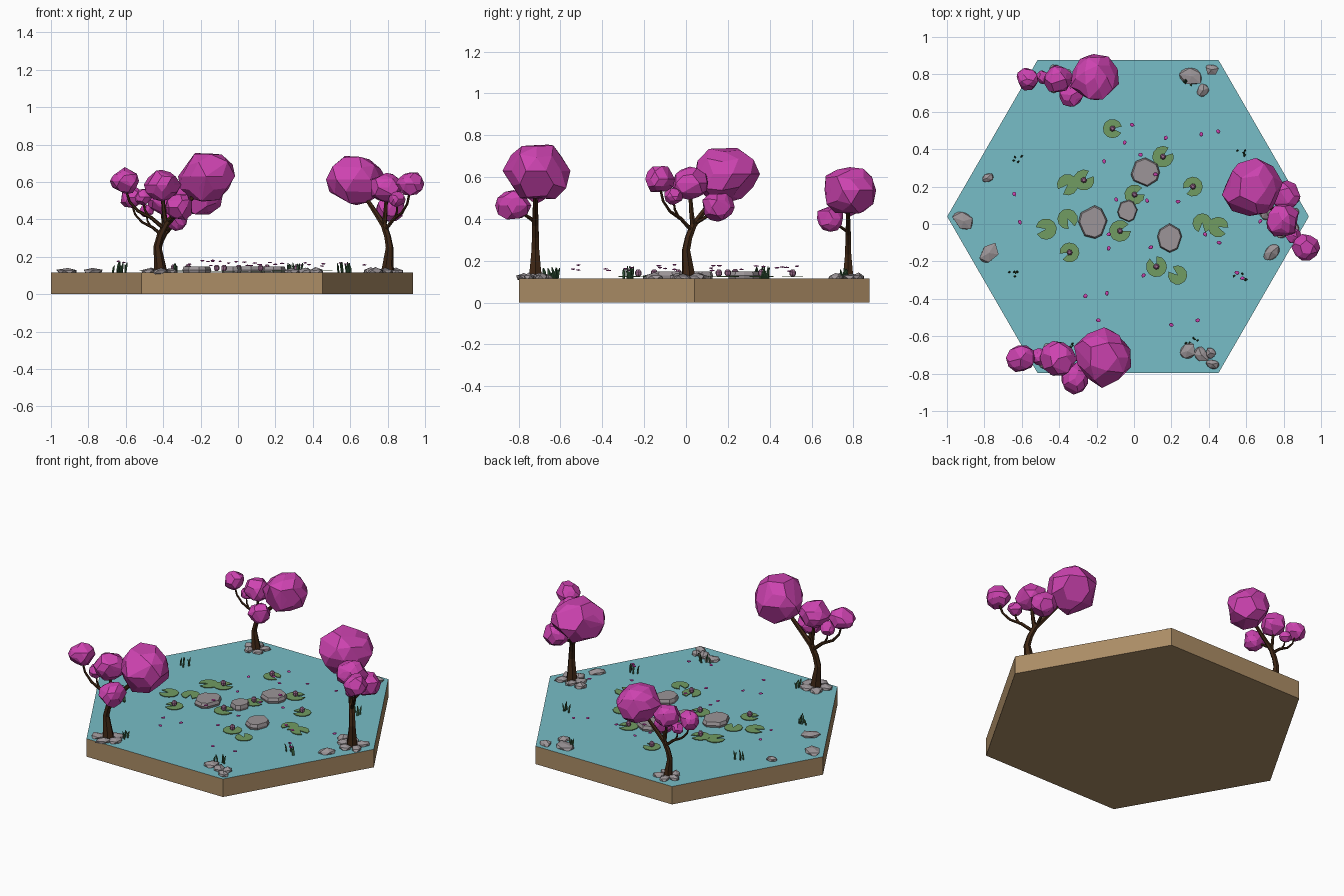
import bpy, bmesh, math, random
from mathutils import Vector, Matrix

if "Cube" in bpy.data.objects:
    bpy.data.objects.remove(bpy.data.objects["Cube"])

random.seed(7)
TOP = 0.115  # water level


def mat(name, rgb):
    m = bpy.data.materials.new(name)
    lin = [((c / 255 + 0.055) / 1.055) ** 2.4 for c in rgb]
    m.diffuse_color = (*lin, 1)
    m.use_nodes = True
    m.node_tree.nodes["Principled BSDF"].inputs["Base Color"].default_value = m.diffuse_color
    return m


WATER = mat("water teal", (119, 189, 199))
EARTH = mat("earth brown", (172, 141, 102))
PINK = mat("blossom pink", (206, 67, 177))
BARK = mat("bark brown", (62, 38, 20))
STONE = mat("stone grey", (156, 149, 152))
PAD = mat("lily pad green", (113, 156, 98))
BUD = mat("bud mauve", (160, 110, 145))
REED = mat("reed green", (55, 92, 60))


def finish(bm, name, *mats):
    bmesh.ops.recalc_face_normals(bm, faces=bm.faces)
    me = bpy.data.meshes.new(name)
    bm.to_mesh(me)
    bm.free()
    for m in mats:
        me.materials.append(m)
    ob = bpy.data.objects.new(name, me)
    bpy.context.collection.objects.link(ob)
    return ob


def lump(bm, centre, size, jitter=0.1, sub=2, flat=0.3, yaw=None):
    """Faceted irregular lump: hull of a jittered icosphere, nearly flat faces merged."""
    t = bmesh.new()
    bmesh.ops.create_icosphere(t, subdivisions=sub, radius=1)
    for v in t.verts:
        v.co *= 1 + random.uniform(-jitter, jitter)
    res = bmesh.ops.convex_hull(t, input=t.verts[:])
    junk = {g for g in res["geom_interior"] + res["geom_unused"]
            if isinstance(g, bmesh.types.BMVert) and g.is_valid}
    bmesh.ops.delete(t, geom=list(junk), context="VERTS")
    bmesh.ops.dissolve_limit(t, angle_limit=flat, verts=t.verts[:], edges=t.edges[:])
    yaw = random.uniform(0, 6.28) if yaw is None else yaw
    t.transform(Matrix.Translation(centre) @ Matrix.Rotation(yaw, 4, "Z") @ Matrix.Diagonal((*size, 1)))
    me = bpy.data.meshes.new("tmp")
    t.to_mesh(me)
    t.free()
    bm.from_mesh(me)
    bpy.data.meshes.remove(me)


def tube(bm, pts, sides=6):
    """Tapered tube through (x, y, z, radius) points."""
    P = [Vector(p[:3]) for p in pts]
    rings = []
    for i, p in enumerate(P):
        d = (P[min(i + 1, len(P) - 1)] - P[max(i - 1, 0)]).normalized()
        q = Vector((0, 0, 1)).rotation_difference(d)
        rings.append([bm.verts.new(p + q @ Vector((math.cos(a), math.sin(a), 0)) * pts[i][3])
                      for a in (k * math.tau / sides for k in range(sides))])
    for a, b in zip(rings, rings[1:]):
        for k in range(sides):
            j = (k + 1) % sides
            bm.faces.new((a[k], a[j], b[j], b[k]))
    bm.faces.new(rings[0])
    bm.faces.new(rings[-1])


def slab(bm, x, y, rx, ry, z0, z1, sides=8):
    """Flat stepping stone with a chipped outline and bevelled rim."""
    angs = [(k + random.uniform(-0.25, 0.25)) * math.tau / sides for k in range(sides)]
    rows = [[bm.verts.new((x + rx * s * math.cos(a), y + ry * s * math.sin(a), z)) for a in angs]
            for s, z in ((0.92, z0), (1.0, (z0 + z1) / 2), (0.9, z1))]
    for a, b in zip(rows, rows[1:]):
        for k in range(sides):
            bm.faces.new((a[k], a[k - 1], b[k - 1], b[k]))
    bm.faces.new(rows[0])
    bm.faces.new(rows[-1])


# Hexagonal base with the water as its top face
bm = bmesh.new()
bmesh.ops.create_cone(bm, cap_ends=True, segments=6, radius1=0.967, radius2=0.967, depth=TOP)
turn = 0 if max(v.co.x for v in bm.verts) > 0.95 else math.pi / 6
bm.transform(Matrix.Translation((-0.032, 0.04, TOP / 2)) @ Matrix.Rotation(turn, 4, "Z"))
bm.normal_update()
for f in bm.faces:
    f.material_index = 1 if f.normal.z > 0.5 else 0
finish(bm, "pond_base", EARTH, WATER)

# Blossom trees: one design, placed three times
BRANCHES = [
    [(0, 0, 0, .037), (-.004, 0, .05, .03), (-.016, 0, .14, .021), (.0, 0, .2, .019),
     (.03, 0, .26, .018), (.09, 0, .32, .015), (.17, 0, .4, .012), (.22, 0, .47, .01)],
    [(.03, 0, .255, .014), (.02, 0, .32, .012), (.01, 0, .42, .009)],
    [(.015, 0, .24, .011), (-.05, 0, .295, .01), (-.12, 0, .33, .008), (-.165, 0, .38, .007),
     (-.19, 0, .46, .006)],
    [(-.06, 0, .295, .008), (-.085, .005, .34, .006), (-.09, .01, .39, .005)],
    [(.04, 0, .27, .01), (.075, -.05, .305, .008), (.1, -.1, .34, .006)],
]
CROWNS = [(.25, .01, .515, .155), (.01, 0, .47, .092), (-.19, 0, .49, .074),
          (.1, -.105, .35, .08), (-.09, .01, .405, .045)]
for n, (x, y, s, ang) in enumerate([(-.415, -.72, 1, 0), (.80, .012, .97, 131), (-.415, .775, .82, 0)], 1):
    place = Matrix.Translation((x, y, TOP)) @ Matrix.Rotation(math.radians(ang), 4, "Z") @ Matrix.Scale(s, 4)
    bm = bmesh.new()
    for b in BRANCHES:
        tube(bm, b)
    bm.transform(place)
    finish(bm, f"tree_trunk_{n}", BARK)
    bm = bmesh.new()
    for cx, cy, cz, r in CROWNS:
        lump(bm, (cx, cy, cz), (r, r, r * 0.93), 0.11)
    bm.transform(place)
    finish(bm, f"tree_blossom_{n}", PINK)
    # rocks around the roots
    bm = bmesh.new()
    for k in range(5):
        a = k * math.tau / 5 + n
        lump(bm, (x + .062 * s * math.cos(a), y + .055 * s * math.sin(a), TOP + .004),
             (.048 * s, .036 * s, .02), 0.2, 1, 0.2)
    finish(bm, f"root_rocks_{n}", STONE)

# Shore rocks: x, y, radius
bm = bmesh.new()
for x, y, r in [(.31, .79, .058), (.415, .825, .035), (.37, .715, .04), (-.785, .245, .034),
                (-.91, .015, .06), (-.775, -.155, .056), (.735, -.15, .05), (.71, .06, .04),
                (.285, -.68, .05), (.36, -.70, .045), (.42, -.75, .035), (.41, -.69, .035)]:
    lump(bm, (x, y, TOP + .004), (r * 1.1, r * .85, .022), 0.22, 1, 0.2)
finish(bm, "shore_rocks", STONE)

# Stepping stones
bm = bmesh.new()
for x, y, rx, ry in [(.06, .277, .078, .078), (-.22, .01, .078, .09),
                     (-.035, .07, .054, .06), (.19, -.075, .066, .078)]:
    slab(bm, x, y, rx, ry, TOP - .005, .148)
finish(bm, "stepping_stones", STONE)

# Lily pads: notched discs, the flagged ones carry a flower bud
PADS = [(-.115, .51, 1), (.155, .36, 1), (-.355, .21, 0), (-.268, .235, 1), (.003, .157, 1),
        (.315, .2, 1), (-.355, .027, 0), (-.47, -.027, 0), (-.075, -.037, 1), (-.345, -.152, 1),
        (.365, .005, 0), (.45, -.016, 0), (.12, -.228, 1), (.233, -.273, 0)]
pads, buds = bmesh.new(), bmesh.new()
for i, (x, y, bud) in enumerate(PADS):
    start, r, z = random.uniform(0, 6.28), random.uniform(.05, .058), TOP + .006 + .001 * (i % 4)
    ring = [(x, y)] + [(x + r * math.cos(start + k * 5.6 / 10), y + r * math.sin(start + k * 5.6 / 10))
                       for k in range(11)]
    lo = [pads.verts.new((a, b, z)) for a, b in ring]
    f = pads.faces.new(lo)
    ext = bmesh.ops.extrude_face_region(pads, geom=[f])
    bmesh.ops.translate(pads, vec=(0, 0, .004), verts=[v for v in ext["geom"] if isinstance(v, bmesh.types.BMVert)])
    if bud:
        tube(buds, [(x, y, z, .005), (x, y, z + .012, .015), (x, y, z + .026, .016), (x, y, z + .036, .008)], 7)
finish(pads, "lily_pads", PAD)
finish(buds, "lily_buds", BUD)

# Drifting petals just above the water
PETALS = [(-.01, .53), (-.05, .435), (.17, .46), (.36, .48), (.45, .495), (-.16, .335), (.035, .37),
          (.115, .265), (.235, .12), (.07, .125), (-.64, .16), (-.61, .01), (-.135, -.055), (-.095, .13),
          (.38, -.055), (.455, -.1), (.09, -.125), (.05, -.275), (-.26, -.385), (-.145, -.37),
          (-.19, -.515), (.2, -.54), (.34, -.515), (.55, -.26), (.58, -.29), (.675, .015), (-.135, -.13)]
bm = bmesh.new()
for x, y in PETALS:
    lump(bm, (x, y, random.uniform(.15, .182)), (.014, .011, .004), 0.1, 1, 0.1)
finish(bm, "drifting_petals", PINK)

# Reed clumps
bm = bmesh.new()
for x, y in [(-.63, .35), (-.65, -.27), (.59, .38), (.57, -.28), (.28, .75), (.31, -.625), (-.35, -.66)]:
    for k in range(5):
        a, h = random.uniform(0, 6.28), random.uniform(.035, .06)
        px, py = x + random.uniform(-.035, .035), y + random.uniform(-.02, .02)
        tube(bm, [(px, py, TOP, .005), (px + .004 * math.cos(a), py + .004 * math.sin(a), TOP + h * .6, .006),
                  (px + .01 * math.cos(a), py + .01 * math.sin(a), TOP + h, .002)], 4)
finish(bm, "reeds", REED)
